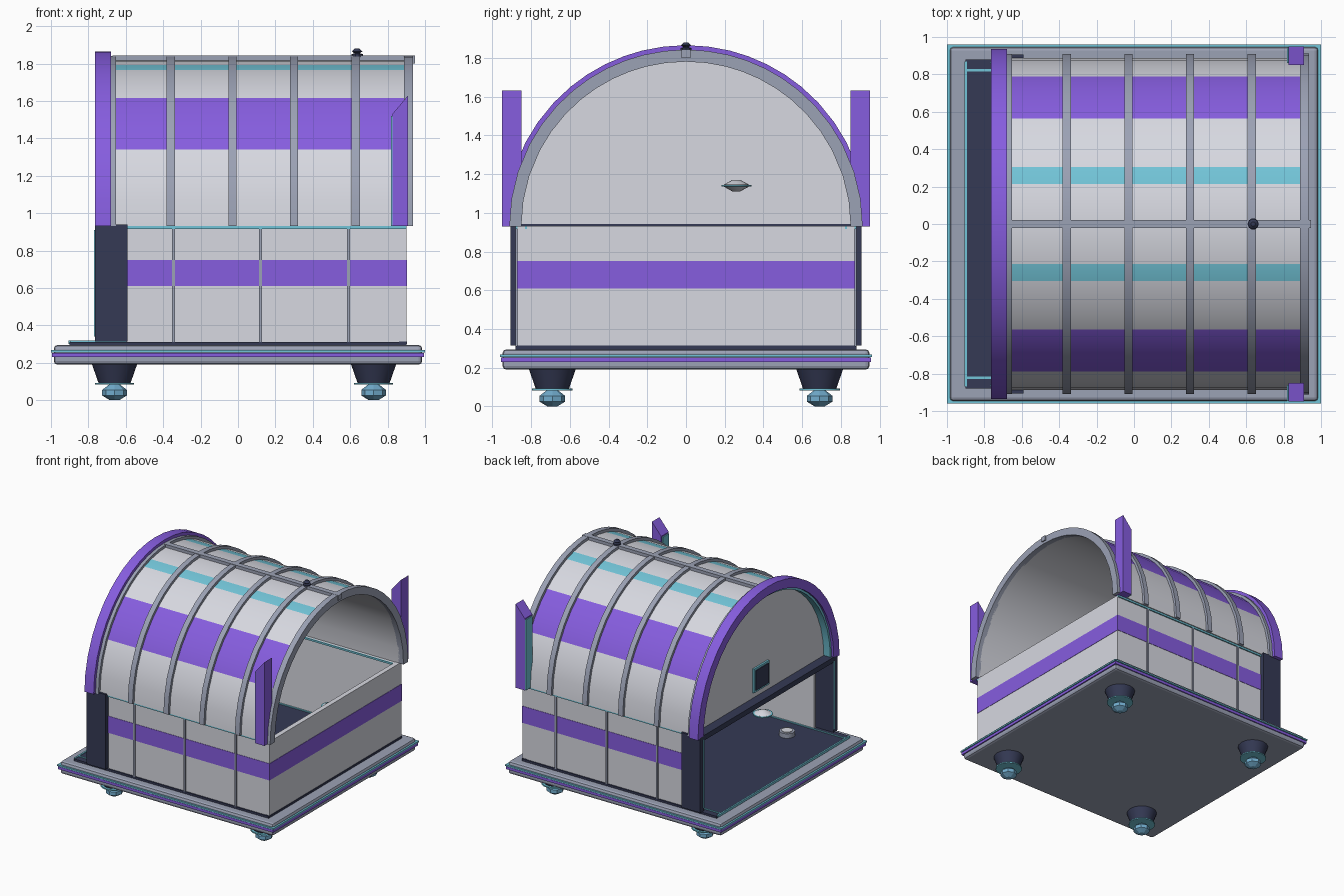
import bpy, bmesh, math
from mathutils import Vector

if "Cube" in bpy.data.objects:
    bpy.data.objects.remove(bpy.data.objects["Cube"])


def material(name, rgb):
    m = bpy.data.materials.new(name)
    m.diffuse_color = (*rgb, 1)
    m.use_nodes = True
    m.node_tree.nodes["Principled BSDF"].inputs["Base Color"].default_value = m.diffuse_color
    return m


WHITE = material("panel white", (0.68, 0.69, 0.75))
PURPLE = material("purple", (0.24, 0.11, 0.74))
CYAN = material("cyan", (0.17, 0.56, 0.69))
NAVY = material("dark navy", (0.035, 0.042, 0.09))
GREY = material("frame grey", (0.33, 0.36, 0.46))
BLUE = material("soft blue", (0.17, 0.42, 0.62))


def finish(name, bm, mats, smooth=None):
    bmesh.ops.recalc_face_normals(bm, faces=bm.faces)
    me = bpy.data.meshes.new(name)
    bm.to_mesh(me)
    bm.free()
    for m in mats:
        me.materials.append(m)
    if smooth:
        me.shade_smooth()
        me.set_sharp_from_angle(angle=math.radians(smooth))
    ob = bpy.data.objects.new(name, me)
    bpy.context.collection.objects.link(ob)
    return ob


def box(name, x, y, z, mat, bevel=0):
    bm = bmesh.new()
    bmesh.ops.create_cube(bm, size=1)
    for v in bm.verts:
        v.co = Vector([(r[0] + r[1]) / 2 + c * (r[1] - r[0]) for c, r in zip(v.co, (x, y, z))])
    if bevel:
        bmesh.ops.bevel(bm, geom=bm.edges[:], offset=bevel, segments=2, affect='EDGES', profile=0.5)
    return finish(name, bm, [mat])


def lathe(name, profile, loc, mat, sides=16, smooth=35):
    """Revolve (radius, height) points about the vertical."""
    bm = bmesh.new()
    rings = [[bm.verts.new((loc[0] + r * math.cos(2 * math.pi * i / sides),
                            loc[1] + r * math.sin(2 * math.pi * i / sides), loc[2] + h))
              for i in range(sides)] for r, h in profile]
    for a, b in zip(rings, rings[1:]):
        for i in range(sides):
            j = (i + 1) % sides
            bm.faces.new((a[i], a[j], b[j], b[i]))
    bm.faces.new(rings[0])
    bm.faces.new(rings[-1])
    return finish(name, bm, [mat], smooth)


def prism(name, pts, axis, lo, hi, mat):
    """Extrude a 2D outline along x (points are y,z) or y (points are x,z)."""
    bm = bmesh.new()
    make = (lambda p, t: (t, p[0], p[1])) if axis == 'x' else (lambda p, t: (p[0], t, p[1]))
    a = [bm.verts.new(make(p, lo)) for p in pts]
    b = [bm.verts.new(make(p, hi)) for p in pts]
    bm.faces.new(a)
    bm.faces.new(b)
    for i in range(len(pts)):
        j = (i + 1) % len(pts)
        bm.faces.new((a[i], a[j], b[j], b[i]))
    return finish(name, bm, [mat])


SPRING = 0.93
HALF = [0, 9, 18, 27.5, 35, 43, 50.5, 57, 63.5, 70, 76, 83, 90]
ANGLES = HALF + [180 - a for a in HALF[-2::-1]]


def arch(name, x0, x1, r0, r1, mats, rule=lambda a: 0):
    """Half ring about the x axis; rule picks the outer face material by angle."""
    bm = bmesh.new()
    secs = []
    for a in ANGLES:
        c, s = math.cos(math.radians(a)), math.sin(math.radians(a))
        secs.append([bm.verts.new((x, r * c, SPRING + r * s))
                     for x, r in ((x0, r0), (x1, r0), (x1, r1), (x0, r1))])
    for k, (p, q) in enumerate(zip(secs, secs[1:])):
        mid = (ANGLES[k] + ANGLES[k + 1]) / 2
        for i in range(4):
            j = (i + 1) % 4
            f = bm.faces.new((p[i], p[j], q[j], q[i]))
            if i == 2:
                f.material_index = rule(min(mid, 180 - mid))
    bm.faces.new(secs[0])
    bm.faces.new(secs[-1])
    return finish(name, bm, mats, 35)


# Platform with layered trim, floor and floor light lines
box("platform", (-0.985, 0.985), (-0.947, 0.947), (0.19, 0.295), GREY, 0.02)
box("platform_trim_purple", (-0.995, 0.995), (-0.956, 0.956), (0.23, 0.252), PURPLE)
box("platform_trim_cyan", (-1.0, 1.0), (-0.961, 0.961), (0.256, 0.268), CYAN)
box("floor", (-0.9, 0.9), (-0.88, 0.88), (0.29, 0.312), NAVY)
box("floor_line_front", (-0.905, -0.892), (-0.87, 0.87), (0.3, 0.318), CYAN)

# Feet
for x in (-0.66, 0.725):
    for y in (-0.69, 0.69):
        lathe("foot_cone", [(0.085, 0.09), (0.12, 0.19)], (x, y, 0), NAVY)
        lathe("foot_ring", [(0.105, 0.083), (0.105, 0.093)], (x, y, 0), CYAN)
        lathe("foot_ball", [(0.025, 0.0), (0.066, 0.025), (0.066, 0.055), (0.03, 0.083)],
              (x, y, 0), BLUE, 8, 20)

# Lower walls, stripes, seams and posts on both sides
for s in (-1, 1):
    def ys(a, b):
        return tuple(sorted((s * a, s * b)))
    box("side_wall", (-0.6, 0.9), ys(0.83, 0.87), (0.3, SPRING), WHITE)
    box("side_stripe", (-0.6, 0.9), ys(0.866, 0.873), (0.61, 0.75), PURPLE)
    box("side_top_trim", (-0.6, 0.9), ys(0.82, 0.88), (0.915, 0.93), CYAN)
    box("floor_line_side", (-0.9, 0.85), ys(0.815, 0.828), (0.3, 0.318), CYAN)
    for x in (-0.345, 0.12, 0.59):
        box("wall_seam", (x - 0.008, x + 0.008), ys(0.86, 0.88), (0.31, 0.92), GREY)
    box("door_post", (-0.765, -0.59), ys(0.855, 0.905), (0.315, 0.94), NAVY)
    box("door_post_light", (-0.77, -0.762), ys(0.857, 0.867), (0.34, 0.91), CYAN)
    # Tall slanted fins at the open end
    prism("end_fin", [(0.825, 0.93), (0.91, 0.93), (0.91, 1.63), (0.825, 1.53)], 'y',
          *ys(0.85, 0.95), PURPLE)
    box("fin_light", (0.817, 0.826), ys(0.86, 0.945), (0.93, 1.52), CYAN)

# End wall below the open arch
box("end_wall", (0.86, 0.9), (-0.87, 0.87), (0.3, 0.932), WHITE)
box("end_stripe", (0.896, 0.903), (-0.873, 0.873), (0.61, 0.75), PURPLE)
box("end_base_strip", (0.86, 0.904), (-0.872, 0.872), (0.3, 0.315), NAVY)

# Barrel roof with painted bands
arch("roof_shell", -0.68, 0.9, 0.85, 0.888, [WHITE, PURPLE, CYAN],
     lambda a: 1 if 27.5 < a < 50.5 else 2 if 70 < a < 76 else 0)
for x in (-0.675, -0.36, -0.03, 0.3, 0.63):
    arch("roof_rib", x - 0.022, x + 0.022, 0.87, 0.91, [GREY])
arch("end_rib", 0.888, 0.935, 0.85, 0.912, [GREY])
box("roof_ridge", (-0.67, 0.945), (-0.022, 0.022), (1.8, 1.842), GREY)
lathe("ridge_knob", [(0.03, 1.835), (0.03, 1.85), (0.015, 1.855), (0.028, 1.865), (0.012, 1.88)],
      (0.637, 0, 0), NAVY, 10)

# Doorway arch, half-round end panel, lintel and screen
arch("door_arch", -0.765, -0.68, 0.86, 0.935, [PURPLE])
arch("door_arch_light", -0.745, -0.68, 0.842, 0.862, [CYAN])
prism("door_panel", [(0.855 * math.cos(math.radians(a)), SPRING + 0.855 * math.sin(math.radians(a)))
                     for a in ANGLES], 'x', -0.685, -0.655, WHITE)
box("door_lintel", (-0.765, -0.65), (-0.86, 0.86), (0.9, 0.943), NAVY)
box("screen_frame", (-0.7, -0.68), (-0.1, 0.1), (0.99, 1.19), CYAN)
box("screen", (-0.707, -0.69), (-0.083, 0.083), (1.007, 1.173), NAVY)

# Floating saucer lamps and a floor port inside
for loc in ((-0.3, 0.26, 1.14), (0.51, 0.5, 0.6), (-0.36, -0.5, 0.5)):
    lathe("saucer_lamp", [(0.02, -0.03), (0.065, -0.005), (0.065, 0.005), (0.02, 0.03)], loc, WHITE, 12)
    lathe("saucer_rim", [(0.077, -0.004), (0.077, 0.004)], loc, CYAN, 12)
lathe("floor_port", [(0.06, 0.31), (0.06, 0.35)], (-0.5, -0.62, 0), GREY)
lathe("floor_port_cap", [(0.042, 0.34), (0.042, 0.356)], (-0.5, -0.62, 0), WHITE)
